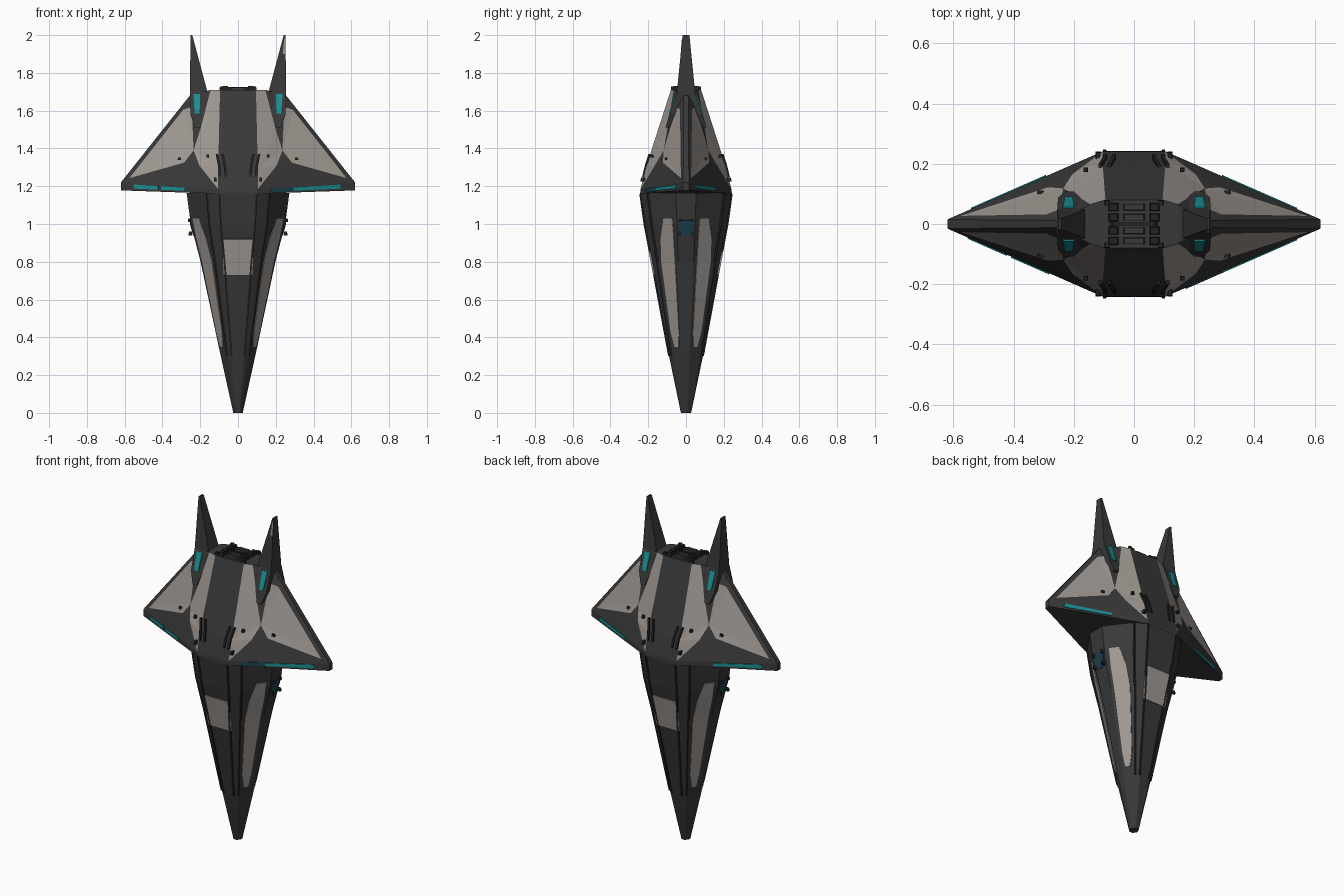
import bpy, bmesh
from mathutils import Vector

if "Cube" in bpy.data.objects:
    bpy.data.objects.remove(bpy.data.objects["Cube"])


def material(name, rgb):
    m = bpy.data.materials.new(name)
    m.diffuse_color = (*rgb, 1)
    m.use_nodes = True
    m.node_tree.nodes["Principled BSDF"].inputs["Base Color"].default_value = m.diffuse_color
    return m


DARK = material("charcoal hull", (0.04, 0.04, 0.041))
LIGHT = material("warm grey panel", (0.35, 0.315, 0.29))
TEAL = material("teal glow", (0.01, 0.27, 0.29))
DEEP = material("deep teal", (0.01, 0.055, 0.075))
BLACK = material("black trim", (0.017, 0.017, 0.017))

ALL = [(1, 1), (-1, 1), (1, -1), (-1, -1)]
FRONT_BACK = [(1, 1), (1, -1)]
SIDES = [(1, 1), (-1, 1)]


def build(name, points, faces, mats, quads=ALL, thick=0):
    """Mesh from one quarter (y positive), repeated with the given x/y signs.
    faces holds (vertex keys, material index)."""
    bm = bmesh.new()
    for sx, sy in quads:
        v = {k: bm.verts.new((p[0] * sx, p[1] * sy, p[2])) for k, p in points.items()}
        for keys, mi in faces:
            f = bm.faces.new([v[k] for k in keys])
            f.material_index = mi
    bmesh.ops.remove_doubles(bm, verts=bm.verts, dist=0.0003)
    bmesh.ops.recalc_face_normals(bm, faces=bm.faces)
    me = bpy.data.meshes.new(name)
    bm.to_mesh(me)
    bm.free()
    for m in mats:
        me.materials.append(m)
    ob = bpy.data.objects.new(name, me)
    bpy.context.collection.objects.link(ob)
    if thick:
        mod = ob.modifiers.new("thickness", "SOLIDIFY")
        mod.thickness, mod.offset = thick, 0
    return ob


def strip(name, rows, mat, quads=ALL, thick=0.008):
    """Thin plate through rows of (left, right) points."""
    pts = {(i, j): r[j] for i, r in enumerate(rows) for j in (0, 1)}
    faces = [([(i, 0), (i, 1), (i + 1, 1), (i + 1, 0)], 0) for i in range(len(rows) - 1)]
    return build(name, pts, faces, [mat], quads, thick)


def loft(name, rings, mat, quads=ALL):
    """Closed solid through equal-length rings."""
    n = len(rings[0])
    pts = {(i, j): p for i, r in enumerate(rings) for j, p in enumerate(r)}
    faces = [([(i, j), (i, (j + 1) % n), (i + 1, (j + 1) % n), (i + 1, j)], 0)
             for i in range(len(rings) - 1) for j in range(n)]
    faces += [([(i, j) for j in range(n)], 0) for i in (0, len(rings) - 1)]
    return build(name, pts, faces, [mat], quads)


def bar(name, path, w, mat, quads=ALL):
    rings = []
    for p in path:
        x, y, z = p
        rings.append([(x - w, y - w, z), (x + w, y - w, z), (x + w, y + w, z), (x - w, y + w, z)])
    return loft(name, rings, mat, quads)


def box(name, c, s, mat, quads=ALL):
    x, y, z = c
    a, b, h = s[0] / 2, s[1] / 2, s[2] / 2
    low = [(x - a, y - b), (x + a, y - b), (x + a, y + b), (x - a, y + b)]
    top = [(x + (px - x) * .8, y + (py - y) * .8, z + h) for px, py in low]
    return loft(name, [[(*p, z - h) for p in low], top], mat, quads)


def lerp(a, b, t):
    return Vector(a).lerp(Vector(b), t)


# Lower spike: twelve-sided taper
LEVELS = [(0, .025, .027), (.35, .102, .1), (.8, .198, .182), (1.0, .25, .22), (1.165, .272, .243)]
CORNERS = [(.36, 1), (.6, .83), (1, .22)]


def spike(c, z):
    for (z0, x0, y0), (z1, x1, y1) in zip(LEVELS, LEVELS[1:]):
        if z <= z1:
            t = (z - z0) / (z1 - z0)
            return Vector((c[0] * (x0 + (x1 - x0) * t), c[1] * (y0 + (y1 - y0) * t), z))


rings = []
for z, _, _ in LEVELS:
    q = [spike(c, z) for c in CORNERS]
    ring = []
    for sx, sy, order in ((1, 1, 1), (1, -1, -1), (-1, -1, 1), (-1, 1, -1)):
        ring += [(p.x * sx, p.y * sy, p.z) for p in q[::order]]
    rings.append(ring)
loft("lower_spike", rings, DARK, [(1, 1)])

# Long pale panels on the diagonal faces of the spike
rows = []
for z, a, b in ((.35, .4, .75), (.43, .22, .85), (.8, .2, .86), (.92, .3, .86), (1.03, .5, .84)):
    p, q = spike(CORNERS[1], z), spike(CORNERS[2], z)
    rows.append((lerp(p, q, a), lerp(p, q, b)))
strip("spike_side_panel", rows, LIGHT)

# Square pale plate front and back, small windows left and right
strip("spike_square_plate", [(spike((-.41 * k, 1), z), spike((.41 * k, 1), z))
      for z, k in ((.73, 1.06), (.8, 1), (.92, .87))], LIGHT, FRONT_BACK)
strip("spike_window", [(spike((1, -.17), z), spike((1, .17), z)) for z in (.94, 1.0, 1.02)], DEEP, SIDES)

# Rails along the spike corners
for i in (0, 1):
    bar("spike_rail", [spike(CORNERS[i], z) for z in (.3, .8, 1.0, 1.16)], .005, BLACK)
box("spike_side_knob", (.255, .035, 1.02), (.02, .012, .02), BLACK)
box("spike_side_knob", (.252, .035, .95), (.02, .012, .02), BLACK)

# Upper hull: one quarter, mirrored
P = dict(
    a=(0, .243, 1.16), b=(.1, .243, 1.16), a1=(0, .24, 1.185), b1=(.105, .24, 1.185),
    e0=(0, .212, 1.3), e=(.105, .212, 1.3), d=(0, .08, 1.71), c=(.095, .08, 1.71),
    f=(.145, .065, 1.71), g=(.2, .1, 1.5), v=(.235, .118, 1.39), h=(.205, .165, 1.31),
    t=(.62, .015, 1.178), t1=(.62, .015, 1.22), w=(.575, .027, 1.243), k=(.285, .122, 1.325),
    m=(.29, .032, 1.605), n=(.245, .05, 1.62), r=(.255, .012, 1.68),
    a00=(0, 0, 1.16), t0=(.62, 0, 1.178), t10=(.62, 0, 1.22), r0=(.255, 0, 1.68),
    f0=(.145, 0, 1.71), d0=(0, 0, 1.71))
dark = ["a b b1 a1", "a1 b1 e e0", "e0 e c d", "b t t1 b1", "b1 t1 w k h", "h k v",
        "w t1 r m", "m r n", "g v n", "f g n", "f n r", "f r r0 f0", "d c f f0 d0",
        "t t0 t10 t1", "t1 t10 r0 r", "a b t t0 a00"]
light = ["c f g e", "e g v", "e v h", "e h b1", "v k w", "v w m", "v m n"]
build("upper_hull", P, [(s.split(), 0) for s in dark] + [(s.split(), 1) for s in light], [DARK, LIGHT])


# Glow stripes on the lower band of the wings
def band(x0, x1, lo=.3, hi=.85):
    out = []
    for x in (x0, x1):
        t = (x - .1) / .52
        p, q = lerp(P["b"], P["t"], t), lerp(P["b1"], P["t1"], t)
        out.append((lerp(p, q, lo), lerp(p, q, hi)))
    return out


strip("wing_glow", band(.29, .54), TEAL, [(1, 1), (-1, 1), (1, -1)])
strip("wing_glow_outer", band(.42, .55), TEAL, [(-1, -1)])
strip("wing_glow_inner", band(.28, .405), TEAL, [(-1, -1)])
strip("wing_glow_dim", band(.17, .29, .15, .95), DEEP, [(1, -1)])


# Twin fins with a teardrop root
def fin_ring(x0, x1, y, z):
    return [(x0, -y, z), (x1, -y, z), (x1, y, z), (x0, y, z)]


loft("fin", [fin_ring(.2, .228, .108, 1.51), fin_ring(.178, .252, .088, 1.58),
             fin_ring(.162, .255, .048, 1.7), fin_ring(.242, .251, .018, 2.0)], DARK, SIDES)
strip("fin_glow", [((.203, .087, 1.585), (.23, .087, 1.585)),
                   ((.2, .0525, 1.688), (.236, .0525, 1.688))], TEAL)
strip("fin_tip_patch", [((.237, .0265, 1.9), (.25, .0265, 1.9)),
                        ((.245, .02, 1.98), (.25, .02, 1.98))], LIGHT, [(1, -1)], .004)

# Machinery on the top deck
for y in (.022, .056):
    box("deck_block", (0, y, 1.713), (.08, .024, .02), DARK, FRONT_BACK)
    box("deck_side_block", (.068, y, 1.716), (.035, .028, .028), BLACK)
bar("deck_edge_rail", [(.093, .074, 1.69), (.088, .07, 1.728)], .008, BLACK)
box("deck_spine", (0, 0, 1.714), (.17, .012, .02), BLACK, [(1, 1)])

# Small hooks on the front and back of the hull
for x in (.07, .1):
    bar("hull_hook", [(x - .005, .226, 1.25), (x, .212, 1.31), (x + .012, .193, 1.37)], .006, BLACK)
box("panel_stud", (.16, .18, 1.36), (.016, .016, .016), BLACK)
box("wing_stud", (.31, .105, 1.345), (.02, .014, .014), BLACK)
box("hull_corner_stud", (.12, .226, 1.235), (.016, .03, .02), BLACK)
